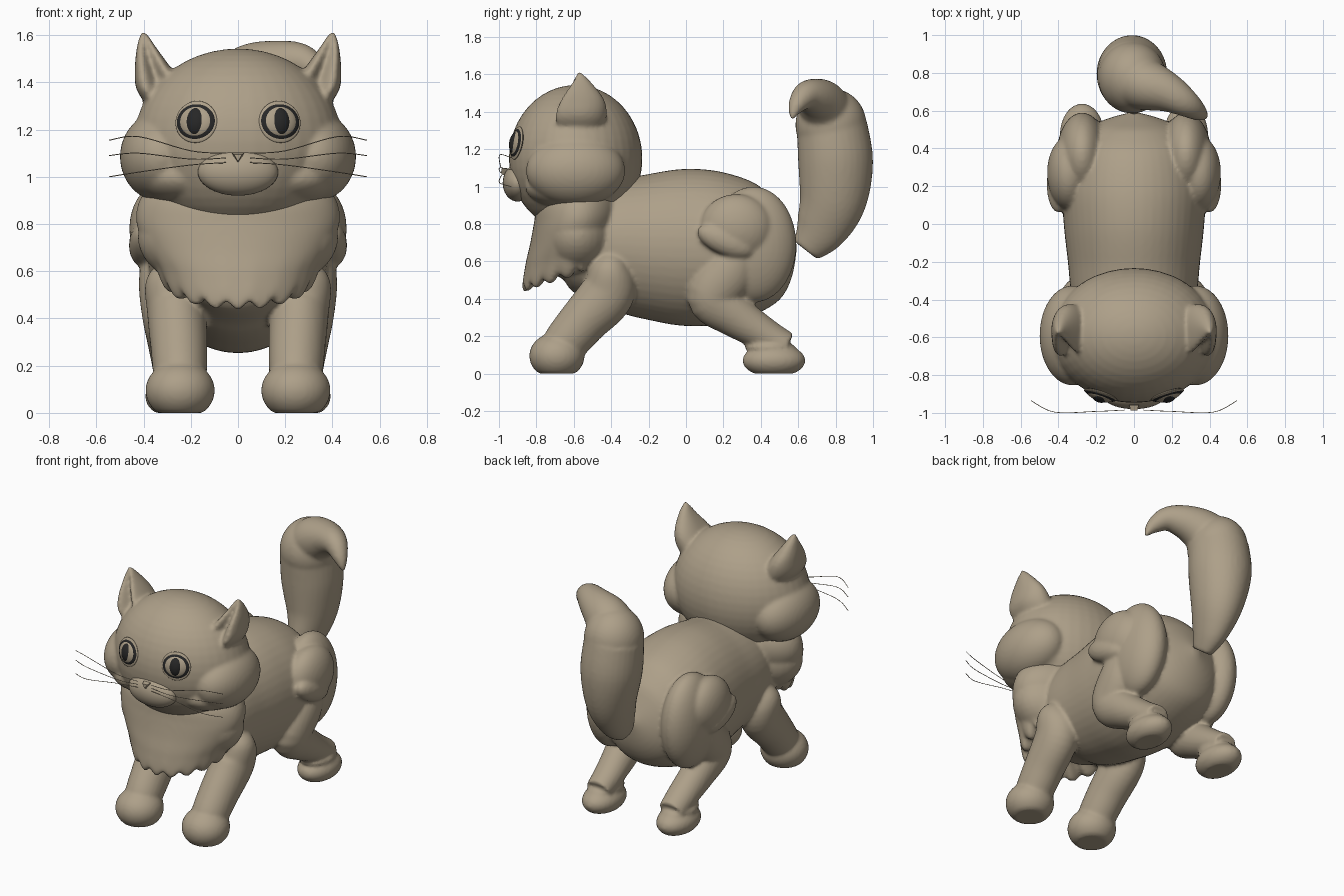
import bpy, bmesh
from math import sin, cos, pi
from mathutils import Vector, Matrix

if "Cube" in bpy.data.objects:
    bpy.data.objects.remove(bpy.data.objects["Cube"])


def material(name, rgb):
    m = bpy.data.materials.new(name)
    m.use_nodes = True
    m.diffuse_color = (*rgb, 1)
    m.node_tree.nodes["Principled BSDF"].inputs["Base Color"].default_value = (*rgb, 1)
    return m


FUR = material("tan fur", (0.42, 0.35, 0.25))
DARK = material("eye black", (0.02, 0.02, 0.02))


def finish(name, bm, mat=FUR, mirror=False):
    """Turn a bmesh into a smooth object, optionally mirrored across x."""
    bmesh.ops.recalc_face_normals(bm, faces=bm.faces)
    mesh = bpy.data.meshes.new(name)
    bm.to_mesh(mesh)
    bm.free()
    mesh.materials.append(mat)
    ob = bpy.data.objects.new(name, mesh)
    bpy.context.collection.objects.link(ob)
    bpy.ops.object.select_all(action="DESELECT")
    ob.select_set(True)
    bpy.context.view_layer.objects.active = ob
    bpy.ops.object.shade_smooth_by_angle(angle=0.9)
    if mirror:
        mod = ob.modifiers.new("mirror", "MIRROR")
        mod.use_mirror_merge = False
    return ob


def fuse(name, parts, smoothing=5):
    """Join parts and melt them into one sculpted surface."""
    bpy.ops.object.select_all(action="DESELECT")
    for p in parts:
        p.select_set(True)
    bpy.context.view_layer.objects.active = parts[0]
    bpy.ops.object.convert(target="MESH")
    bpy.ops.object.join()
    ob = bpy.context.view_layer.objects.active
    ob.name = name
    remesh = ob.modifiers.new("remesh", "REMESH")
    remesh.mode = "VOXEL"
    remesh.voxel_size = 0.012
    remesh.use_smooth_shade = True
    smooth = ob.modifiers.new("smooth", "SMOOTH")
    smooth.iterations = smoothing


def skin(name, rows, mat=FUR, mirror=False):
    """Skin closed rings of points and cap both ends."""
    bm = bmesh.new()
    rings = [[bm.verts.new(p) for p in row] for row in rows]
    n = len(rings[0])
    for a, b in zip(rings, rings[1:]):
        for i in range(n):
            j = (i + 1) % n
            bm.faces.new((a[i], a[j], b[j], b[i]))
    bm.faces.new(rings[0])
    bm.faces.new(rings[-1])
    return finish(name, bm, mat, mirror)


def spline(keys, steps=6):
    """Smooth curve through tuples of any length."""
    ks = [Vector(k) for k in keys]
    ks = [ks[0]] + ks + [ks[-1]]
    out = []
    for a, b, c, d in zip(ks, ks[1:], ks[2:], ks[3:]):
        for s in range(steps):
            t = s / steps
            out.append(0.5 * (2 * b + (c - a) * t + (2 * a - 5 * b + 4 * c - d) * t * t
                              + (3 * b - a - 3 * c + d) * t ** 3))
    return out + [ks[-1]]


def tube(name, keys, mirror=False, segs=32):
    """Tube through (x, y, z, side radius, other radius) keys."""
    pts = spline(keys)
    rows, side = [], None
    for i, p in enumerate(pts):
        c = Vector(p[:3])
        t = (Vector(pts[min(i + 1, len(pts) - 1)][:3]) - Vector(pts[max(i - 1, 0)][:3])).normalized()
        if side is None:
            side = Vector((0, 0, 1)) if abs(t.x) > 0.8 else Vector((1, 0, 0))
        side = (side - t * side.dot(t)).normalized()
        up = t.cross(side)
        ra, rb = max(p[3], 0.001), max(p[4], 0.001)
        rows.append([c + side * ra * cos(a) + up * rb * sin(a)
                     for a in (2 * pi * k / segs for k in range(segs))])
    return skin(name, rows, FUR, mirror)


def ball(name, c, r, mirror=False, mat=FUR, rot=Matrix()):
    """Ellipsoid flattened where it meets the ground."""
    bm = bmesh.new()
    bmesh.ops.create_uvsphere(bm, u_segments=40, v_segments=24, radius=1)
    bm.transform(Matrix.Translation(c) @ rot.to_4x4() @ Matrix.Diagonal((*r, 1)))
    for v in bm.verts:
        v.co.z = max(v.co.z, 0)
    return finish(name, bm, mat, mirror)


# Scalloped chest ruff, longer at the front than at the back
rows = []
for t, rx, front, back in spline([(0, .34, .15, .2), (.2, .41, .215, .23), (.4, .432, .235, .24),
                                  (.6, .41, .255, .23), (.8, .36, .28, .2), (1, .295, .29, .15),
                                  (.9, .15, .2, .1)]):
    row = []
    for k in range(128):
        a = 2 * pi * k / 128
        s = -sin(a)
        depth = .43 + .09 * s + .045 * abs(sin(9 * a)) * max(t, 0) ** 5 * (s > -.3)
        row.append((rx * cos(a), -.58 - s * (front if s > 0 else back), 1.0 - t * depth))
    rows.append(row)
ruff = skin("chest_ruff", rows)

# Torso, ruff, haunches, legs and feet melt into one body
torso = tube("torso", [(0, -.74, .62, .06, .06), (0, -.66, .65, .23, .22), (0, -.45, .69, .32, .33),
                       (0, -.2, .68, .35, .39), (0, 0, .675, .372, .42), (0, .2, .67, .38, .405),
                       (0, .4, .67, .33, .335), (0, .52, .68, .22, .22), (0, .59, .69, .02, .02)],
             segs=48)
front_leg = tube("front_leg", [(.26, -.4, .64, .05, .05), (.27, -.405, .56, .12, .11),
                               (.26, -.42, .43, .125, .145), (.25, -.55, .28, .12, .13),
                               (.245, -.66, .15, .11, .115), (.245, -.7, .1, .08, .08)], True)
hind_leg = tube("hind_leg", [(.31, .3, .66, .1, .1), (.31, .23, .54, .11, .14),
                             (.295, .14, .41, .11, .135), (.28, .26, .31, .105, .115),
                             (.27, .42, .21, .095, .09), (.27, .54, .145, .085, .075)], True)
fuse("body", [torso, ruff, front_leg, hind_leg,
              ball("chest", (0, -.585, .745), (.425, .235, .25)),
              ball("front_paw", (.245, -.69, .095), (.147, .148, .125), True),
              ball("haunch", (.275, .36, .69), (.135, .23, .31), True),
              ball("hip", (.345, .27, .78), (.115, .195, .18), True),
              ball("thigh_fold", (.4, .21, .71), (.062, .16, .075), True,
                   rot=Matrix.Rotation(-.4, 4, "X")),
              ball("hind_cuff", (.275, .45, .14), (.1, .135, .035), True),
              ball("hind_foot", (.275, .47, .07), (.118, .168, .09), True)], 4)

# Ears: rounded behind, hollowed in front
rows = []
for x, y, z, rx, ry in spline([(.28, -.57, 1.28, .09, .12), (.325, -.57, 1.37, .105, .145),
                               (.36, -.56, 1.46, .077, .125), (.388, -.56, 1.55, .04, .06),
                               (.40, -.57, 1.61, .012, .012)]):
    row = []
    for k in range(32):
        a = 2 * pi * k / 32
        s = sin(a)
        dy = ry * s if s > 0 else -ry * (.7 * abs(sin(2 * a)) + .35 * s * s)
        row.append((x + rx * cos(a), y + dy, z))
    rows.append(row)
ear = skin("ear", rows, FUR, True)

# Head with cheeks and ears
HEAD, HEAD_R = Vector((0, -.59, 1.15)), Vector((.44, .357, .393))
fuse("head", [ball("skull", HEAD, HEAD_R), ear,
              ball("cheek", (.325, -.59, 1.085), (.175, .265, .19), True),
              ball("jowl", (.24, -.61, 1.0), (.2, .25, .12), True),
              ball("jaw", (0, -.62, .995), (.39, .25, .12))], 4)
ball("muzzle", (0, -.9, 1.02), (.17, .08, .1))

# Nose: a small downward triangle
bm = bmesh.new()
bmesh.ops.create_cone(bm, cap_ends=True, segments=3, radius1=.03, radius2=.02, depth=.03)
bm.transform(Matrix.Translation((0, -.972, 1.085)) @ Matrix.Rotation(pi / 2, 4, "X")
             @ Matrix.Rotation(pi, 4, "Z"))
finish("nose", bm)

# Eyes sit nearly flush in the head surface
ex, ez = .178, 1.233
ey = HEAD.y - HEAD_R.y * (1 - (ex / HEAD_R.x) ** 2 - ((ez - HEAD.z) / HEAD_R.z) ** 2) ** .5
eye = Vector((ex, ey, ez))
normal = Vector([(eye - HEAD)[i] / HEAD_R[i] ** 2 for i in range(3)]).normalized()
turn = (normal + Vector((0, -.15, 0))).to_track_quat("-Y", "Z").to_matrix()
for name, r, mat in (("eyelid", (.092, .014, .09), FUR), ("eye_rim", (.087, .024, .079), DARK),
                     ("eyeball", (.076, .032, .07), FUR), ("pupil", (.048, .04, .064), DARK)):
    ball(name, eye - normal * .003, r, True, mat, turn)

# Whiskers
for name, zs in (("upper", (1.1, 1.11, 1.17, 1.155)), ("middle", (1.08, 1.075, 1.1, 1.09)),
                 ("lower", (1.06, 1.05, 1.02, 1.0))):
    xs, ys = (.05, .2, .42, .545), (-.985, -.992, -.996, -.935)
    tube(name + "_whisker", [(x, y, z, .002, .002) for x, y, z in zip(xs, ys, zs)], True, 6)

# Tail, rising and curling to its left
fuse("tail", [tube("tail_tube", [(0, .64, .66, .05, .08), (0, .72, .77, .1, .14),
                                 (0, .785, .93, .15, .18), (-.01, .8, 1.13, .185, .2),
                                 (-.015, .78, 1.32, .18, .19)]),
              ball("tail_crown", (-.01, .775, 1.33), (.18, .19, .195)),
              tube("tail_curl", [(-.02, .76, 1.36, .14, .14), (.07, .735, 1.43, .14, .135),
                                 (.18, .695, 1.475, .105, .105), (.275, .64, 1.485, .075, .075),
                                 (.345, .59, 1.43, .045, .045), (.385, .565, 1.36, .01, .01)])])
